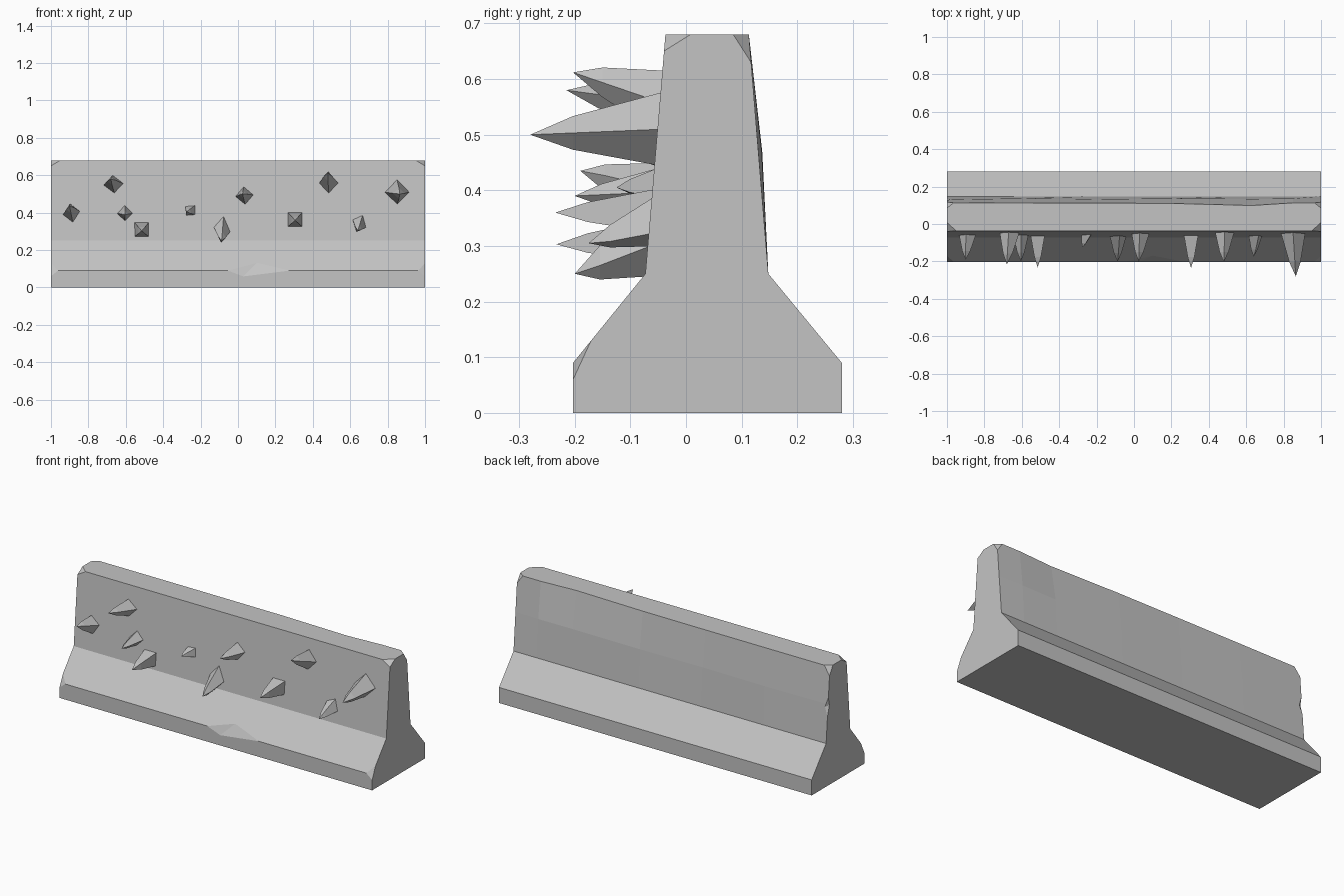
import bpy, bmesh, math
from mathutils import Vector

cube = bpy.data.objects.get("Cube")
if cube:
    bpy.data.objects.remove(cube, do_unlink=True)

concrete = bpy.data.materials.new("concrete_grey")
concrete.use_nodes = True
GREY = (0.55, 0.55, 0.55, 1)
concrete.diffuse_color = GREY
concrete.node_tree.nodes["Principled BSDF"].inputs["Base Color"].default_value = GREY


def make_object(name, bm):
    bmesh.ops.recalc_face_normals(bm, faces=bm.faces)
    mesh = bpy.data.meshes.new(name)
    bm.to_mesh(mesh)
    bm.free()
    mesh.materials.append(concrete)
    obj = bpy.data.objects.new(name, mesh)
    bpy.context.collection.objects.link(obj)
    return obj


# Barrier body: one profile lofted along x, with a slightly worn upper back
def profile(top, bulge):
    return [(-0.203, 0), (-0.203, 0.09), (-0.073, 0.25), (-0.037, 0.68),
            (top, 0.68), (0.13 + bulge, 0.47), (0.148, 0.25), (0.28, 0.09), (0.28, 0)]


stations = [(-1, 0.113, 0), (-0.6, 0.113, 0.007), (-0.2, 0.112, 0.002), (0.2, 0.11, 0.007),
            (0.63, 0.099, 0.004), (0.85, 0.113, 0.006), (1, 0.113, 0)]
bm = bmesh.new()
rings = [[bm.verts.new((x, y, z)) for y, z in profile(top, bulge)] for x, top, bulge in stations]
for a, b in zip(rings, rings[1:]):
    for i in range(len(a)):
        j = (i + 1) % len(a)
        bm.faces.new((a[i], a[j], b[j], b[i]))
bm.faces.new(rings[0])
bm.faces.new(rings[-1])
bmesh.ops.dissolve_limit(bm, angle_limit=math.radians(0.05), verts=bm.verts, edges=bm.edges)
body = make_object("barrier_body", bm)


# Chipped edges: hull wedges whose inner faces pass through the given points
def add_chip(bm, corner, points, spread=1.3):
    corner = Vector(corner)
    points = [Vector(p) for p in points]
    centre = sum(points, Vector()) / len(points)
    apex = corner + (corner - centre).normalized() * 0.1
    verts = [bm.verts.new(centre + (p - centre) * spread) for p in points]
    verts.append(bm.verts.new(apex))
    bmesh.ops.convex_hull(bm, input=verts)


bm = bmesh.new()
for s in (-1, 1):
    # Top front, top back and lower front corners of each end
    add_chip(bm, (s, -0.037, 0.68), [(s * 0.95, -0.037, 0.68), (s, 0.008, 0.68), (s, -0.04, 0.65)])
    add_chip(bm, (s, 0.113, 0.68), [(s * 0.965, 0.113, 0.68), (s, 0.085, 0.68), (s, 0.117, 0.63)])
    add_chip(bm, (s, -0.203, 0.09), [(s * 0.963, -0.203, 0.09), (s, -0.171, 0.129), (s, -0.203, 0.06)])
# Chip on the upright back edge and on the middle of the front ledge
add_chip(bm, (-1, 0.132, 0.46), [(-1, 0.128, 0.51), (-1, 0.118, 0.46), (-0.98, 0.133, 0.45), (-1, 0.136, 0.4)], 1.05)
add_chip(bm, (0.1, -0.203, 0.09), [(-0.05, -0.203, 0.09), (0.03, -0.203, 0.06),
                                   (0.27, -0.203, 0.09), (0.1, -0.17, 0.13)], 1.05)
cutter = make_object("chip_cutter", bm)
cutter.hide_render = True
mod = body.modifiers.new("chips", 'BOOLEAN')
mod.operation = 'DIFFERENCE'
mod.solver = 'EXACT'
mod.object = cutter
bpy.context.view_layer.objects.active = body
bpy.ops.object.modifier_apply(modifier=mod.name)
bpy.data.objects.remove(cutter, do_unlink=True)


# Spikes: four-sided shards that narrow at a ring and end in a slanted tip
def add_spike(name, x, z, half_w, half_h, turn, tip):
    root = Vector((x, -0.026 - (0.68 - z) * 0.084, z))
    tip = Vector(tip)
    bm = bmesh.new()
    loops = []
    for t, size in ((0, 1), (0.68, 0.45)):
        c = root.lerp(tip, t)
        angles = [math.radians(turn + 90 * k) for k in range(4)]
        loops.append([bm.verts.new(c + Vector((math.cos(a) * half_w, 0, math.sin(a) * half_h)) * size)
                      for a in angles])
    point = bm.verts.new(tip)
    base, ring = loops
    bm.faces.new(base)
    for i in range(4):
        j = (i + 1) % 4
        bm.faces.new((base[i], base[j], ring[j], ring[i]))
        bm.faces.new((ring[i], ring[j], point))
    make_object(name, bm)


spikes = [
    (-0.89, 0.395, 0.048, 0.055, 100, (-0.9, -0.19, 0.435)),
    (-0.665, 0.55, 0.055, 0.05, 95, (-0.68, -0.215, 0.58)),
    (-0.605, 0.397, 0.043, 0.043, 90, (-0.605, -0.2, 0.39)),
    (-0.515, 0.31, 0.055, 0.055, 45, (-0.515, -0.233, 0.303)),
    (-0.25, 0.412, 0.038, 0.038, 50, (-0.275, -0.125, 0.405)),
    (-0.085, 0.315, 0.047, 0.07, 80, (-0.088, -0.2, 0.25)),
    (0.035, 0.49, 0.05, 0.05, 95, (0.025, -0.2, 0.5)),
    (0.305, 0.363, 0.056, 0.056, 45, (0.305, -0.235, 0.36)),
    (0.485, 0.555, 0.053, 0.06, 90, (0.48, -0.203, 0.612)),
    (0.65, 0.345, 0.042, 0.05, 65, (0.64, -0.175, 0.305)),
    (0.85, 0.51, 0.067, 0.067, 90, (0.865, -0.28, 0.5)),
]
for n, data in enumerate(spikes, 1):
    add_spike(f"spike_{n:02d}", *data)
